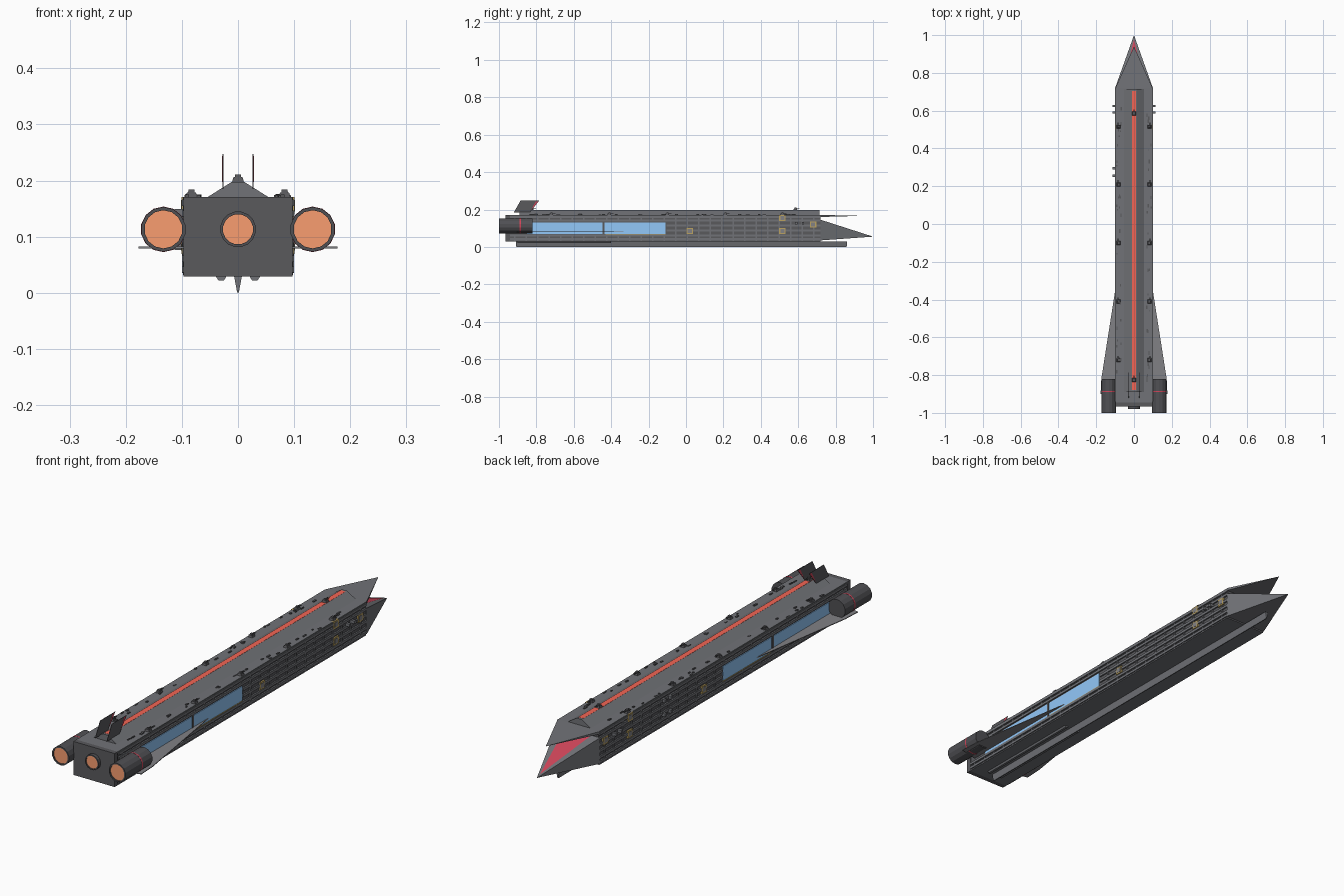
import bpy, bmesh, math, random

if "Cube" in bpy.data.objects:
    bpy.data.objects.remove(bpy.data.objects["Cube"])

random.seed(4)
SIDES = (1, -1)
MATS = {}
COLORS = {
    "red": (0.62, 0.06, 0.10, 1), "stripe": (0.90, 0.13, 0.09, 1),
    "glow": (0.95, 0.34, 0.16, 1), "blue": (0.29, 0.58, 0.95, 1),
    "yellow": (0.50, 0.36, 0.12, 1), "hull": (0.165, 0.17, 0.185, 1),
    "dark": (0.10, 0.10, 0.108, 1), "engine": (0.08, 0.08, 0.088, 1),
    "pale": (0.22, 0.22, 0.235, 1),
}


def material(key):
    if key not in MATS:
        MATS[key] = bpy.data.materials.new(key)
        MATS[key].diffuse_color = COLORS[key]
    return MATS[key]


def loft(a, b):
    """Solid between two equal-length point rings."""
    n = len(a)
    faces = [list(range(n)), list(range(n, 2 * n))]
    faces += [[i, (i + 1) % n, n + (i + 1) % n, n + i] for i in range(n)]
    return list(a) + list(b), faces


def box(x0, x1, y0, y1, z0, z1):
    return along_y([(x0, z0), (x1, z0), (x1, z1), (x0, z1)], y0, y1)


def along_y(profile, y0, y1):
    return loft([(x, y0, z) for x, z in profile], [(x, y1, z) for x, z in profile])


def along_x(profile, x0, x1):
    return loft([(x0, y, z) for y, z in profile], [(x1, y, z) for y, z in profile])


def along_z(profile, z0, z1):
    return loft([(x, y, z0) for x, y in profile], [(x, y, z1) for x, y in profile])


def disc(cx, cz, r, n=12):
    return [(cx + r * math.cos((i + .5) * math.tau / n),
             cz + r * math.sin((i + .5) * math.tau / n)) for i in range(n)]


def part(name, pieces, color="hull"):
    bm = bmesh.new()
    for verts, faces in pieces:
        vs = [bm.verts.new(v) for v in verts]
        for f in faces:
            bm.faces.new([vs[i] for i in f])
    bmesh.ops.recalc_face_normals(bm, faces=bm.faces)
    me = bpy.data.meshes.new(name)
    bm.to_mesh(me)
    bm.free()
    ob = bpy.data.objects.new(name, me)
    bpy.context.collection.objects.link(ob)
    me.materials.append(material(color))
    return ob


def mirrored(pieces):
    return pieces + [([(-x, y, z) for x, y, z in v], f) for v, f in pieces]


# Dark hull core, deck and belly plates, back plate, roof ridge
part("hull_core", [box(-.094, .094, -.95, .72, .032, .168)], "dark")
part("deck_plate", [box(-.097, .097, -.945, .72, .164, .171)])
part("belly_plate", [box(-.097, .097, -.945, .72, .029, .034)])
part("back_plate", [box(-.097, .097, -.965, -.945, .029, .171)], "dark")
part("roof_ridge", [along_y([(-.055, .17), (.055, .17), (.012, .197), (-.012, .197)], -.89, .715)])
part("roof_stripe", [box(-.0115, .0115, -.88, .705, .19, .1976)], "stripe")

# Keel and the two low belly runners
part("keel", [along_y([(-.007, .03), (.007, .03), (.002, .003), (-.002, .003)], -.91, .86),
              box(-.002, .002, -.905, .855, 0, .004)])
part("belly_runners", mirrored([along_y([(.02, .03), (.04, .03), (.035, .022), (.025, .022)], -.9, -.4)]))

# Side rails; the middle ones stop at the blue panels
rails = [box(.09, .1, -.94, .72, z, z + .011) for z in (.036, .055, .136, .155)]
rails += [box(.09, .1, -.105, .72, z, z + .011) for z in (.082, .109)]
part("side_rails", mirrored(rails))

# Vertical ribs between the rails
ribs = []
for i in range(27):
    y = -.92 + i * .0615
    spans = ((.032, .17),) if y > -.1 else ((.032, .065), (.14, .17))
    ribs += [box(.09, .098, y, y + .008, a, b) for a, b in spans]
part("side_ribs", mirrored(ribs))

# Blue side panels with a divider and yellow sill
part("side_panels", mirrored([box(.09, .097, -.85, -.447, .068, .13),
                              box(.09, .097, -.435, -.11, .068, .13)]), "blue")
part("panel_frames", mirrored([box(.09, .099, -.447, -.435, .065, .14)]), "dark")
part("panel_sills", mirrored([box(.09, .0985, -.43, -.11, .064, .069)]), "yellow")

# Hatches: yellow frame around a grey door
spots = ((.515, .155), (.515, .085), (.02, .085), (.68, .12))
part("hatch_frames", mirrored([box(.09, .1005, y - .017, y + .017, z - .016, z + .016)
                               for y, z in spots]), "yellow")
part("hatch_doors", mirrored([box(.09, .1015, y - .011, y + .011, z - .010, z + .010)
                              for y, z in spots]), "pale")

# Nose: thin upper jaw, lower jaw and red mouth
wedge = [[0, 1, 2, 3], [0, 1, 4], [1, 2, 4], [2, 3, 4], [3, 0, 4]]
part("upper_jaw", [([(-.098, .72, .160), (.098, .72, .160), (.098, .72, .171),
                     (-.098, .72, .171), (0, .94, .166)], wedge)])
part("lower_jaw", [([(-.1, .72, .035), (.1, .72, .035), (.1, .72, .145),
                     (-.1, .72, .145), (0, 1, .055)], wedge)])
part("mouth", [([(-.06, .725, .1445), (.06, .725, .1445), (0, .978, .0632)], [[0, 1, 2]])], "red")

# Swept wings
part("wings", mirrored([along_z([(.09, -.29), (.173, -.82), (.177, -.90), (.09, -.92)], .079, .082)]), "pale")


# Engines: open barrel with a thick lip, glowing disc inside
def barrel(cx, cz, r, inner, y0, y1, n):
    o, i = disc(cx, cz, r, n), disc(cx, cz, inner, n)
    rings = [[(x, y, z) for x, z in p] for p, y in ((o, y1), (o, y0), (i, y0), (i, y0 + .012))]
    faces = [list(range(n)), list(range(3 * n, 4 * n))]
    faces += [[k * n + j, k * n + (j + 1) % n, (k + 1) * n + (j + 1) % n, (k + 1) * n + j]
              for k in range(3) for j in range(n)]
    return sum(rings, []), faces


part("side_engines", mirrored([barrel(.133, .113, .04, .034, -1, -.82, 14)]), "engine")
part("engine_bands", mirrored([along_y(disc(.133, .113, .0406, 14), -.889, -.883)]), "red")
part("engine_pylons", mirrored([box(.09, .11, -.95, -.84, .095, .13)]), "dark")
part("centre_engine", [barrel(0, .113, .032, .027, -.98, -.95, 16)], "engine")
part("engine_glow", mirrored([along_y(disc(.133, .113, .034, 14), -.996, -.985)])
     + [along_y(disc(0, .113, .027, 16), -.977, -.967)], "glow")

# Raked tail fins with red leading corners
fin = [(-.92, .185), (-.835, .185), (-.785, .247), (-.885, .247)]
part("tail_fins", mirrored([along_x(fin, .0262, .0278)]), "dark")
part("fin_marks", mirrored([along_x([(-.828, .197), (-.788, .244), (-.803, .244)], .0258, .0282)]), "red")


# Turrets: tapered base, small head and a pair of barrels
def turret(x, y, z):
    def ring(w, h):
        return [(x + a * w, y + b * w, z + h) for a, b in ((-1, -1), (1, -1), (1, 1), (-1, 1))]
    out = [loft(ring(.011, 0), ring(.008, .010)), loft(ring(.006, .009), ring(.005, .015))]
    return out + [box(x + d - .001, x + d + .001, y, y + .022, z + .010, z + .012) for d in (-.003, .003)]


guns = mirrored(sum([turret(.083, y, .169) for y in (.515, .21, -.1, -.41, -.72)], []))
guns += turret(0, .585, .196) + turret(0, -.825, .196)
part("turrets", guns, "dark")

# Small side thruster pods
pods = mirrored([box(.095, .114, y - .006, y + .006, .12, .132) for y in (.59, .625)])
pods += [box(-.113, -.095, y - .006, y + .006, z, z + .014) for y in (.255, .295) for z in (.076, .135)]
part("thruster_pods", pods)

# Scattered roof equipment along both edges
gear = []
for s in SIDES:
    for _ in range(30):
        x, y = s * random.uniform(.068, .092), random.uniform(-.9, .69)
        w, d = random.uniform(.002, .004), random.uniform(.003, .010)
        gear.append(box(x - w, x + w, y - d, y + d, .168, .171 + random.uniform(.002, .005)))
part("roof_equipment", gear, "dark")

for m in bpy.data.materials:
    if m.users and not m.is_grease_pencil:
        m.use_nodes = True
        m.node_tree.nodes["Principled BSDF"].inputs["Base Color"].default_value = m.diffuse_color
